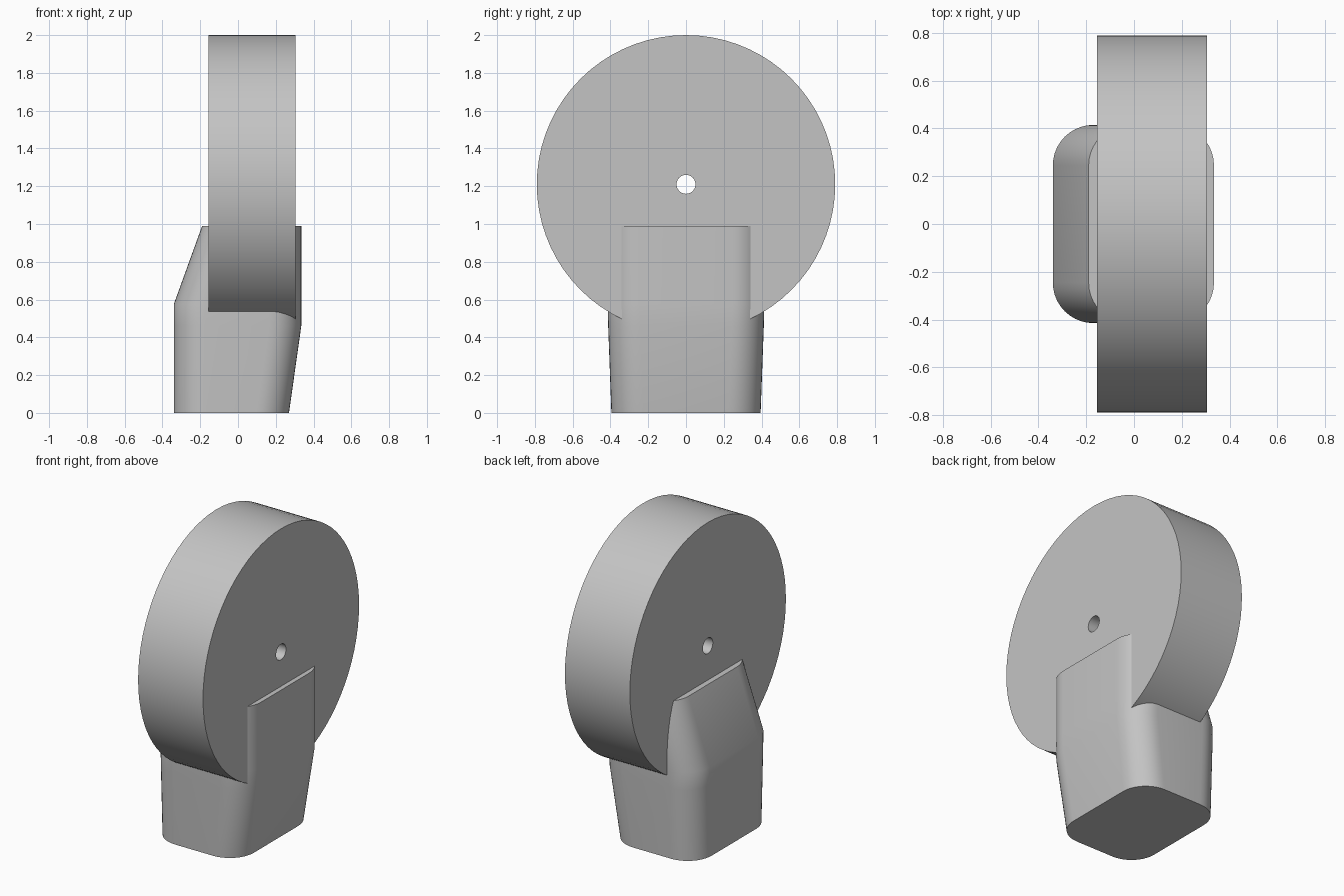
import bpy, bmesh
from math import sin, cos, pi

cube = bpy.data.objects.get("Cube")
if cube:
    bpy.data.objects.remove(cube, do_unlink=True)

grey = bpy.data.materials.new("plain grey")
grey.use_nodes = True
colour = (0.55, 0.55, 0.55, 1)
grey.diffuse_color = colour
grey.node_tree.nodes["Principled BSDF"].inputs["Base Color"].default_value = colour


def finish(bm, name):
    bmesh.ops.recalc_face_normals(bm, faces=bm.faces)
    mesh = bpy.data.meshes.new(name)
    bm.to_mesh(mesh)
    bm.free()
    mesh.materials.append(grey)
    obj = bpy.data.objects.new(name, mesh)
    bpy.context.collection.objects.link(obj)
    bpy.ops.object.select_all(action="DESELECT")
    obj.select_set(True)
    bpy.context.view_layer.objects.active = obj
    bpy.ops.object.shade_smooth_by_angle(angle=pi / 6)


def bridge(bm, a, b):
    for i in range(len(a)):
        j = (i + 1) % len(a)
        bm.faces.new((a[i], a[j], b[j], b[i]))


def rounded_section(bm, z, left, right, half, radius, steps=10):
    """Ring of vertices around a rounded rectangle at height z."""
    corners = ((right, 1, 0), (left, 1, 1), (left, -1, 2), (right, -1, 3))
    ring = []
    for x, side, quarter in corners:
        cx = x - radius if x == right else x + radius
        cy = side * (half - radius)
        for k in range(steps + 1):
            a = (quarter + k / steps) * pi / 2
            ring.append(bm.verts.new((cx + radius * cos(a), cy + radius * sin(a), z)))
    return ring


# Tapered stand, lofted through rounded sections
bm = bmesh.new()
rings = [rounded_section(bm, *s) for s in (
    (0, -0.34, 0.27, 0.395, 0.17),
    (0.46, -0.34, 0.335, 0.412, 0.17),
    (0.575, -0.34, 0.335, 0.415, 0.17),
    (0.99, -0.19, 0.335, 0.415, 0.17))]
for lower, upper in zip(rings, rings[1:]):
    bridge(bm, lower, upper)
bm.faces.new(rings[0])
bm.faces.new(rings[-1])
finish(bm, "stand")

# Thick wheel with a through hole, axis along x
bm = bmesh.new()
SEGMENTS = 72
loops = []
for x, r in ((-0.155, 0.79), (0.305, 0.79), (0.305, 0.05), (-0.155, 0.05)):
    loops.append([bm.verts.new((x, r * sin(2 * pi * i / SEGMENTS),
                                1.21 + r * cos(2 * pi * i / SEGMENTS)))
                  for i in range(SEGMENTS)])
for i in range(4):
    bridge(bm, loops[i], loops[(i + 1) % 4])
finish(bm, "wheel")
